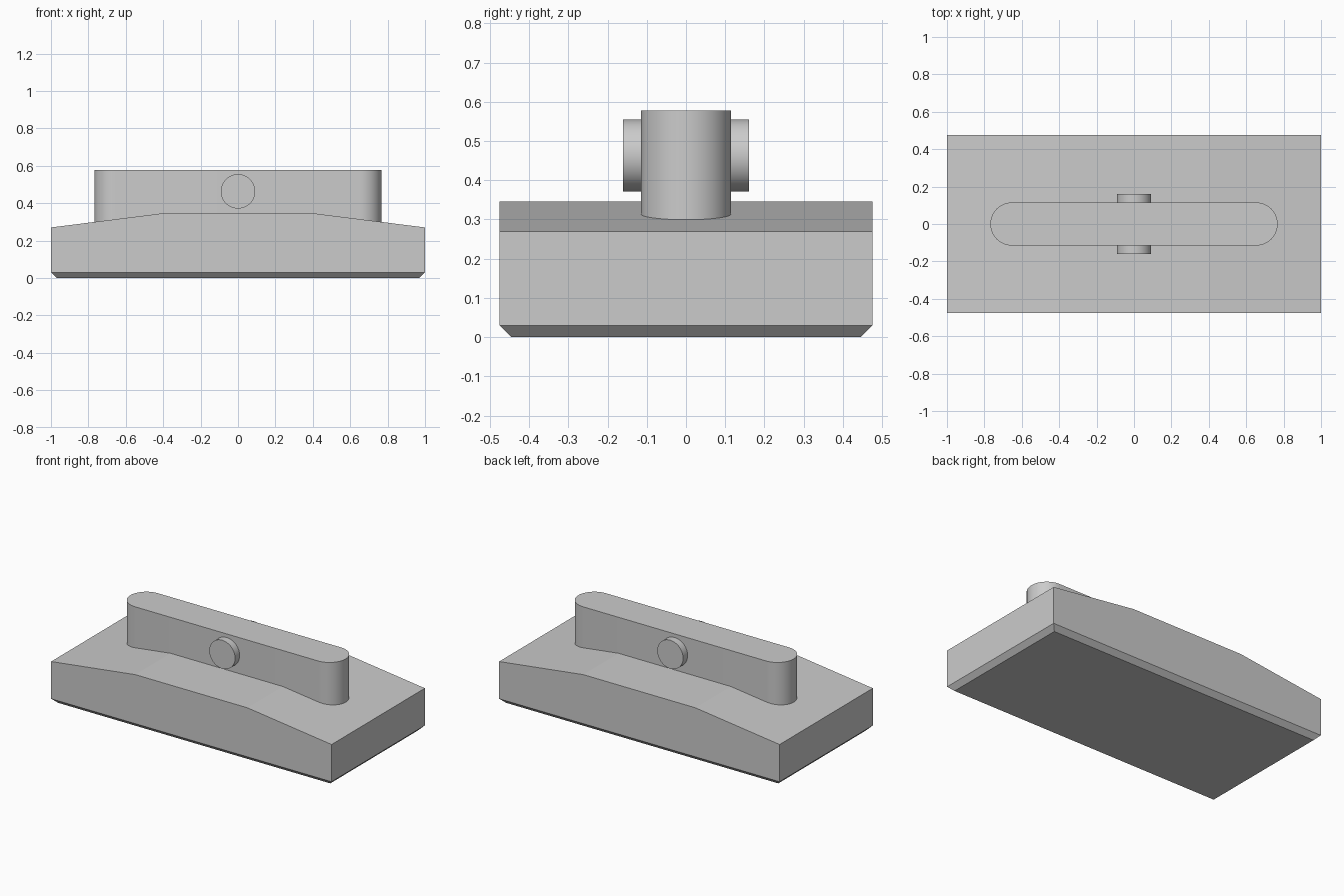
import bpy, bmesh
from math import pi, cos, sin
from mathutils import Vector

cube = bpy.data.objects.get("Cube")
if cube:
    bpy.data.objects.remove(cube, do_unlink=True)

grey = bpy.data.materials.new("plain_grey")
grey.use_nodes = True
colour = (0.6, 0.6, 0.6, 1)
grey.diffuse_color = colour
grey.node_tree.nodes["Principled BSDF"].inputs["Base Color"].default_value = colour


def prism(name, outline, direction, chamfer=0, smooth=False):
    """Extrude a closed outline along a direction; optionally bevel out a smaller foot."""
    bm = bmesh.new()
    face = bm.faces.new([bm.verts.new(p) for p in outline])
    new = bmesh.ops.extrude_face_region(bm, geom=[face])["geom"]
    bmesh.ops.translate(bm, vec=direction,
                        verts=[g for g in new if isinstance(g, bmesh.types.BMVert)])
    bmesh.ops.recalc_face_normals(bm, faces=bm.faces)
    if chamfer:
        low = min(v.co.z for v in bm.verts)
        foot = [f for f in bm.faces if all(abs(v.co.z - low) < 1e-5 for v in f.verts)]
        bmesh.ops.inset_region(bm, faces=foot, thickness=chamfer, use_even_offset=True)
        for v in foot[0].verts:
            v.co.z -= chamfer
        bmesh.ops.recalc_face_normals(bm, faces=bm.faces)
    mesh = bpy.data.meshes.new(name)
    bm.to_mesh(mesh)
    bm.free()
    mesh.materials.append(grey)
    obj = bpy.data.objects.new(name, mesh)
    bpy.context.collection.objects.link(obj)
    if smooth:
        bpy.ops.object.select_all(action='DESELECT')
        obj.select_set(True)
        bpy.context.view_layer.objects.active = obj
        bpy.ops.object.shade_smooth_by_angle(angle=pi / 6)
    return obj


# Base block with sloped shoulders and a chamfered foot
half_depth, foot_height = 0.475, 0.03
right_side = [(1, foot_height), (1, 0.27), (0.4, 0.346)]
profile = right_side + [(-x, z) for x, z in reversed(right_side)]
prism("base", [(x, -half_depth, z) for x, z in profile],
      Vector((0, 2 * half_depth, 0)), chamfer=foot_height)

# Upright bar with rounded ends, sunk into the base
radius, centre, steps = 0.115, 0.653, 24
outline = []
for side in (1, -1):
    for i in range(steps + 1):
        a = -pi / 2 + pi * i / steps
        outline.append((side * (centre + radius * cos(a)), side * radius * sin(a), 0.2))
prism("upright_bar", outline, Vector((0, 0, 0.378)), smooth=True)

# Round pin through the bar
pin = [(0.092 * cos(2 * pi * i / 48), -0.161, 0.463 + 0.092 * sin(2 * pi * i / 48))
       for i in range(48)]
prism("cross_pin", pin, Vector((0, 0.322, 0)), smooth=True)
